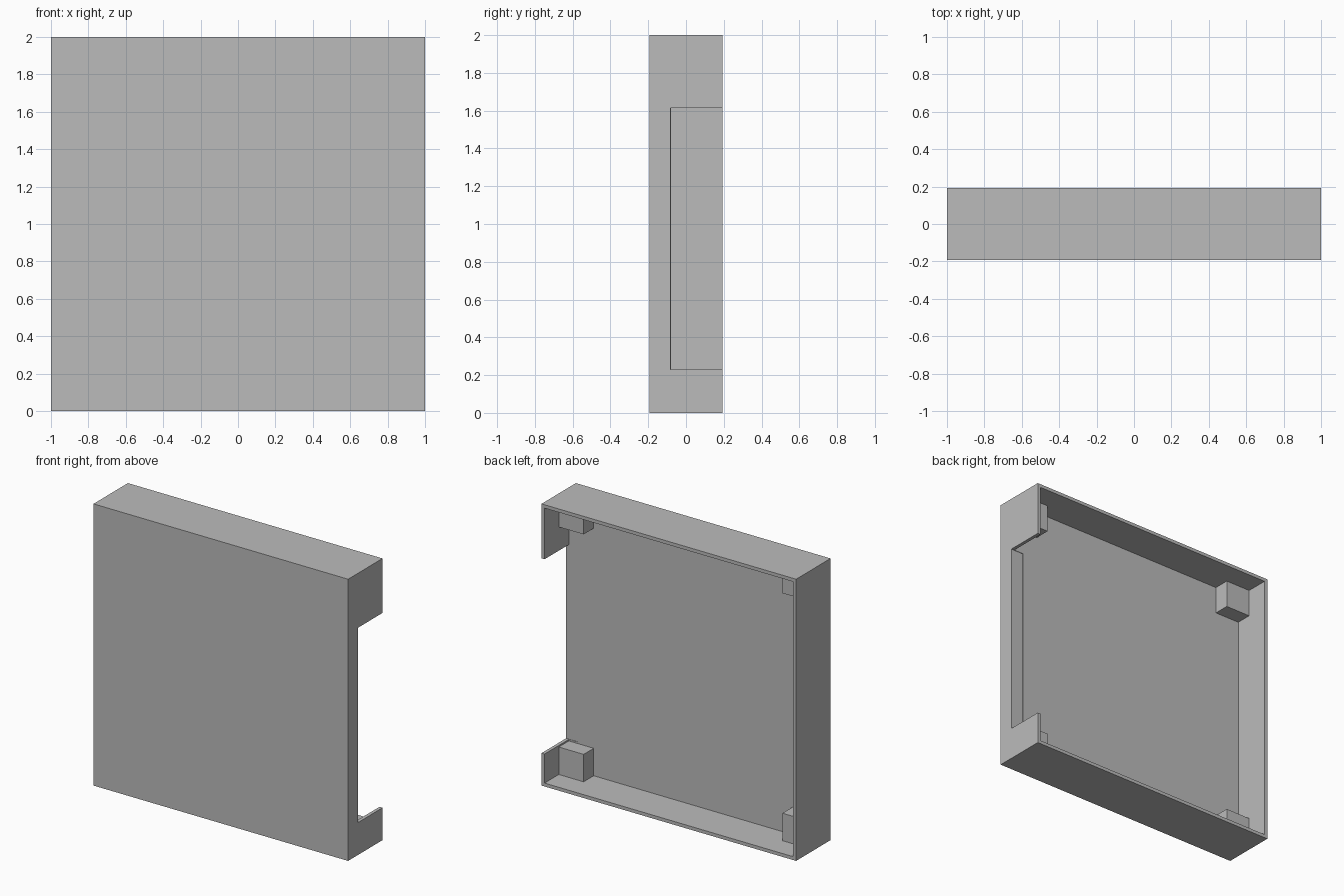
import bpy
import bmesh
from mathutils import Vector

default = bpy.data.objects.get("Cube")
if default:
    bpy.data.objects.remove(default, do_unlink=True)

DEPTH = 0.193      # half depth of the case
WALL = 0.024       # rim thickness
PANEL_Y = -0.08    # inner face of the front panel
POST = 0.195       # corner post width and height

grey = bpy.data.materials.new("plain grey")
grey.use_nodes = True
colour = (0.5, 0.5, 0.5, 1)
grey.diffuse_color = colour
grey.node_tree.nodes["Principled BSDF"].inputs["Base Color"].default_value = colour


def box(name, low, high):
    """Flat-shaded box spanning two opposite corners."""
    low, high = Vector(low), Vector(high)
    bm = bmesh.new()
    bmesh.ops.create_cube(bm, size=1)
    for v in bm.verts:
        v.co = (low + high) / 2 + v.co * (high - low)
    mesh = bpy.data.meshes.new(name)
    bm.to_mesh(mesh)
    bm.free()
    mesh.materials.append(grey)
    obj = bpy.data.objects.new(name, mesh)
    bpy.context.collection.objects.link(obj)
    return obj


def combine(target, other, operation):
    mod = target.modifiers.new(other.name, "BOOLEAN")
    mod.operation = operation
    mod.solver = "EXACT"
    mod.object = other
    other.hide_render = True
    other.hide_set(True)
    other.display_type = "WIRE"


# Open-backed case
case = box("case", (-1, -DEPTH, 0), (1, DEPTH, 2))
cavity = box("cavity_cutter", (WALL - 1, PANEL_Y, WALL), (1 - WALL, 0.4, 2 - WALL))
combine(case, cavity, "DIFFERENCE")

# Side opening, with a shallow step into the panel
opening = box("side_opening_cutter", (0.9, PANEL_Y - 0.003, 0.23), (1.2, 0.4, 1.613))
combine(case, opening, "DIFFERENCE")

# Corner posts, seated slightly into the panel and rim
INNER = 1 - WALL
SEAT = 0.005
for side, sx in (("left", 1), ("right", -1)):
    for level, sz in (("top", 1), ("bottom", -1)):
        xs = sorted((sx * (INNER - POST), sx * (INNER + SEAT)))
        zs = sorted((1 + sz * (INNER - POST), 1 + sz * (INNER + SEAT)))
        box(f"{level}_{side}_post", (xs[0], PANEL_Y - SEAT, zs[0]), (xs[1], 0.033, zs[1]))
